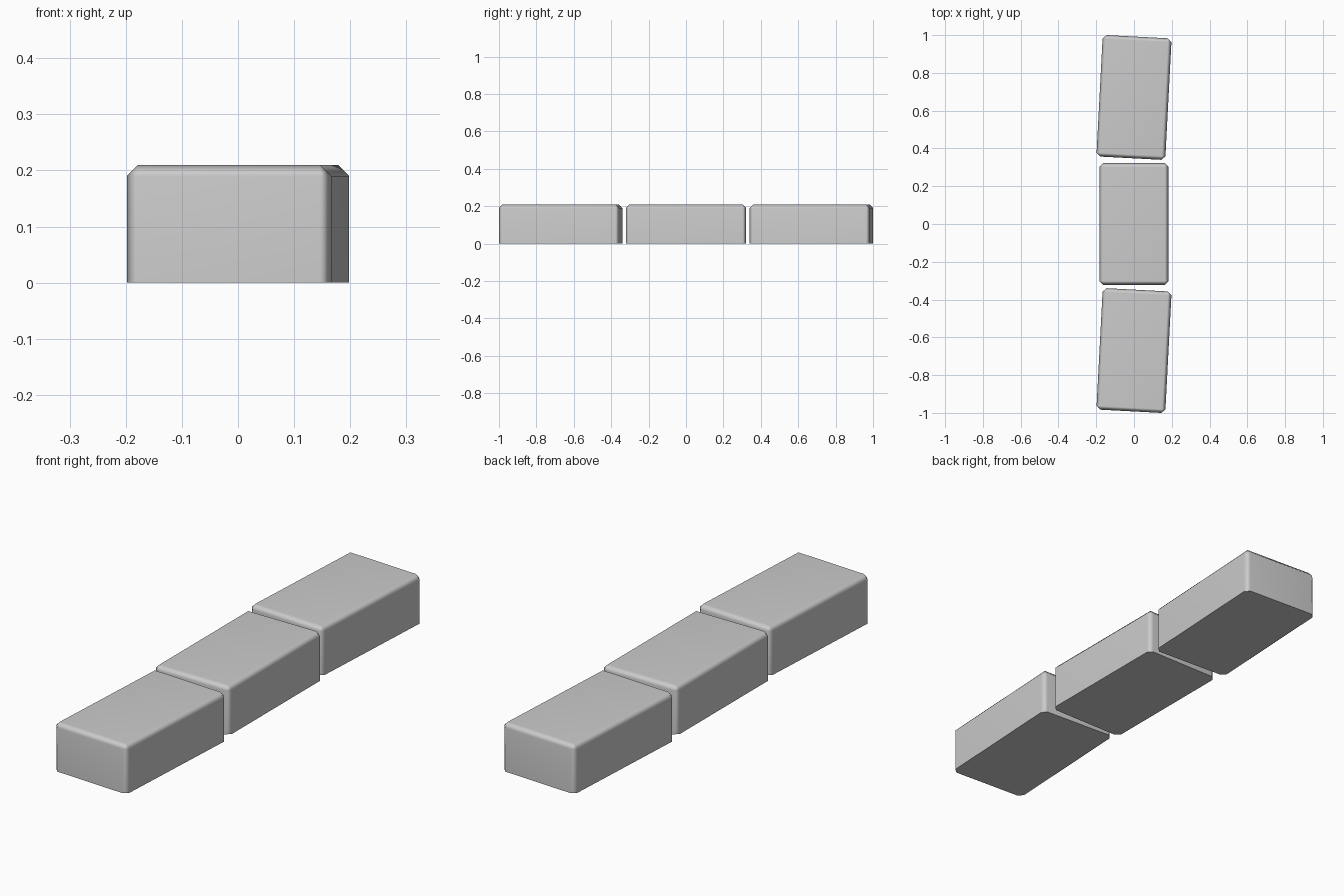
import bpy, bmesh, math

if "Cube" in bpy.data.objects:
    bpy.data.objects.remove(bpy.data.objects["Cube"])

WIDTH, LENGTH, HEIGHT, CHAMFER = 0.365, 0.644, 0.21, 0.02


def stone_block(name, y, turn):
    # box resting on the ground, chamfered everywhere except the bottom rim
    bm = bmesh.new()
    bmesh.ops.create_cube(bm, size=1)
    for v in bm.verts:
        v.co.x *= WIDTH
        v.co.y *= LENGTH
        v.co.z = (v.co.z + 0.5) * HEIGHT
    edges = [e for e in bm.edges if max(v.co.z for v in e.verts) > 0.01]
    bmesh.ops.bevel(bm, geom=edges, offset=CHAMFER, segments=1,
                    affect='EDGES', clamp_overlap=True)
    mesh = bpy.data.meshes.new(name)
    bm.to_mesh(mesh)
    bm.free()
    obj = bpy.data.objects.new(name, mesh)
    bpy.context.collection.objects.link(obj)
    obj.location = (0, y, 0)
    obj.rotation_euler.z = math.radians(turn)

    # soft chamfers, flat main faces, crisp bottom rim
    bpy.ops.object.select_all(action='DESELECT')
    obj.select_set(True)
    bpy.context.view_layer.objects.active = obj
    bpy.ops.object.shade_smooth_by_angle(angle=math.radians(60))
    normals = obj.modifiers.new("Flat faces", 'WEIGHTED_NORMAL')
    normals.keep_sharp = True
    return obj


# row of three blocks, the outer two slightly turned
stone_block("front_block", -0.67, -3)
stone_block("middle_block", 0, 0)
stone_block("back_block", 0.67, -3)
